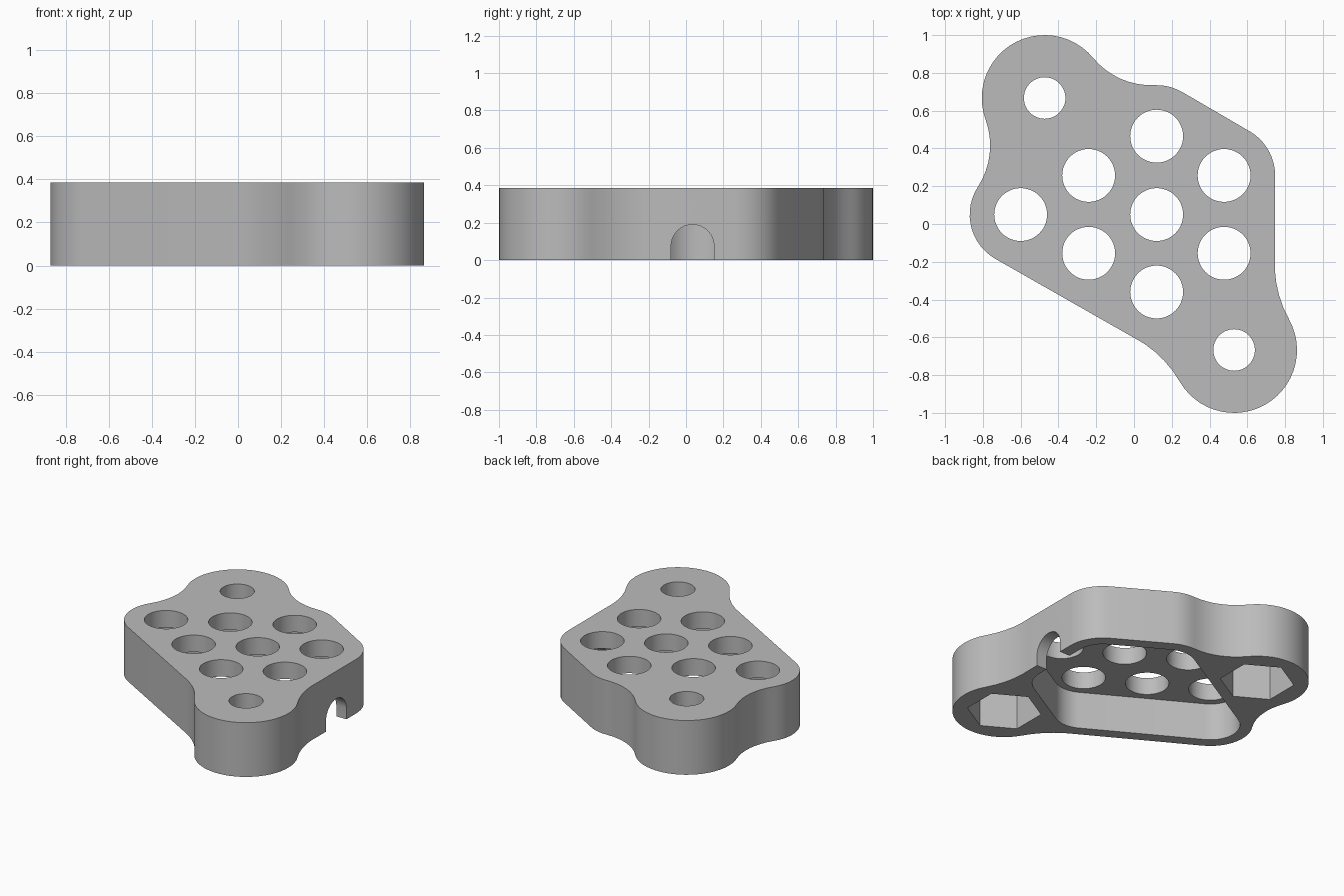
import bpy, bmesh, math
from mathutils import Vector

if "Cube" in bpy.data.objects:
    bpy.data.objects.remove(bpy.data.objects["Cube"])

HEIGHT = 0.385
CEILING = 0.265
TAU = 2 * math.pi

# Layout: corner holes of the grid, then the two screw bosses
left, low = Vector((-0.6, 0.05)), Vector((0.12, -0.36))
right_low, right_high = Vector((0.477, -0.155)), Vector((0.477, 0.257))
high = Vector((0.12, 0.465))
corners = [left, low, right_low, right_high, high]
inner = [Vector((-0.24, 0.257)), Vector((-0.24, -0.155)), Vector((0.12, 0.05))]
front_boss, back_boss = Vector((0.53, -0.667)), Vector((-0.473, 0.667))

grey = bpy.data.materials.new("light_grey")
grey.use_nodes = True
colour = (0.5, 0.5, 0.5, 1)
grey.diffuse_color = colour
grey.node_tree.nodes["Principled BSDF"].inputs["Base Color"].default_value = colour


def fillet(a, ra, b, rb, r):
    """Hollow arc touching two circles on the outer side."""
    d = b - a
    along = ((ra + r) ** 2 - (rb + r) ** 2 + d.length_squared) / (2 * d.length)
    out = math.sqrt((ra + r) ** 2 - along ** 2)
    e = d.normalized()
    return a + e * along + Vector((e.y, -e.x)) * out, -r


def belt(circles, step=math.radians(7)):
    """Closed outline around circles; a negative radius bends inwards."""
    normals = []
    for i, (c, r) in enumerate(circles):
        c2, r2 = circles[(i + 1) % len(circles)]
        d = c2 - c
        ratio = max(-1, min(1, (r - r2) / d.length))
        normals.append(math.atan2(d.y, d.x) - math.acos(ratio))
    points = []
    for i, (c, r) in enumerate(circles):
        start, end = normals[i - 1], normals[i]
        sweep = (end - start) % TAU if r > 0 else -((start - end) % TAU)
        n = max(1, round(abs(sweep) / step))
        for k in range(n + 1):
            t = start + sweep * k / n
            p = c + r * Vector((math.cos(t), math.sin(t)))
            if not points or (p - points[-1]).length > 0.002:
                points.append(p)
    if (points[0] - points[-1]).length < 0.002:
        points.pop()
    return points


def ring(c, r, sides, turn=0.0):
    return [c + r * Vector((math.cos(turn + TAU * i / sides),
                            math.sin(turn + TAU * i / sides))) for i in range(sides)]


def prism(name, points, z0, z1):
    bm = bmesh.new()
    face = bm.faces.new([bm.verts.new((p.x, p.y, z0)) for p in points])
    top = bmesh.ops.extrude_face_region(bm, geom=[face])["geom"]
    bmesh.ops.translate(bm, vec=(0, 0, z1 - z0),
                        verts=[v for v in top if isinstance(v, bmesh.types.BMVert)])
    bmesh.ops.recalc_face_normals(bm, faces=bm.faces)
    mesh = bpy.data.meshes.new(name)
    bm.to_mesh(mesh)
    bm.free()
    mesh.materials.append(grey)
    ob = bpy.data.objects.new(name, mesh)
    bpy.context.collection.objects.link(ob)
    return ob


def cut(body, cutter):
    cutter.hide_render = True
    mod = body.modifiers.new("cut", "BOOLEAN")
    mod.operation, mod.solver, mod.object = "DIFFERENCE", "EXACT", cutter
    bpy.context.view_layer.objects.active = body
    bpy.ops.object.modifier_apply(modifier=mod.name)
    bpy.data.objects.remove(cutter)


# Solid body: rounded grid outline blended into the two bosses
R, B = 0.27, 0.333
outline = belt([
    (left, R), (low, R), fillet(low, R, front_boss, B, 0.6),
    (front_boss, B), fillet(front_boss, B, right_low, R, 0.6),
    (right_low, R), (right_high, R), (high, R),
    fillet(high, R, back_boss, B, 0.4), (back_boss, B),
    fillet(back_boss, B, left, R, 0.4)])
body = prism("housing_body", outline, 0, HEIGHT)

# Hollow underside
cut(body, prism("cavity", belt([(c, 0.19) for c in corners]), -0.1, CEILING))

# Round openings in the top
for c in corners + inner:
    cut(body, prism("opening", ring(c, 0.14, 48), -0.2, 0.6))

# Screw holes with hexagonal nut pockets below
for c in (front_boss, back_boss):
    cut(body, prism("screw_hole", ring(c, 0.11, 48), -0.2, 0.6))
    cut(body, prism("nut_pocket", ring(c, 0.24, 6, math.pi / 2), -0.1, 0.25))

# Arched cable notch through the side wall
arch = [Vector((0.115 * math.cos(math.pi * i / 16),
                0.075 + 0.115 * math.sin(math.pi * i / 16))) for i in range(17)]
arch += [Vector((-0.115, -0.1)), Vector((0.115, -0.1))]
notch = prism("cable_notch", arch, 0.55, 1.0)
for v in notch.data.vertices:
    x, y, z = v.co
    v.co = (z, x + 0.035, y)
cut(body, notch)

bpy.ops.object.select_all(action="DESELECT")
body.select_set(True)
bpy.context.view_layer.objects.active = body
bpy.ops.object.shade_smooth_by_angle(angle=math.radians(30))
